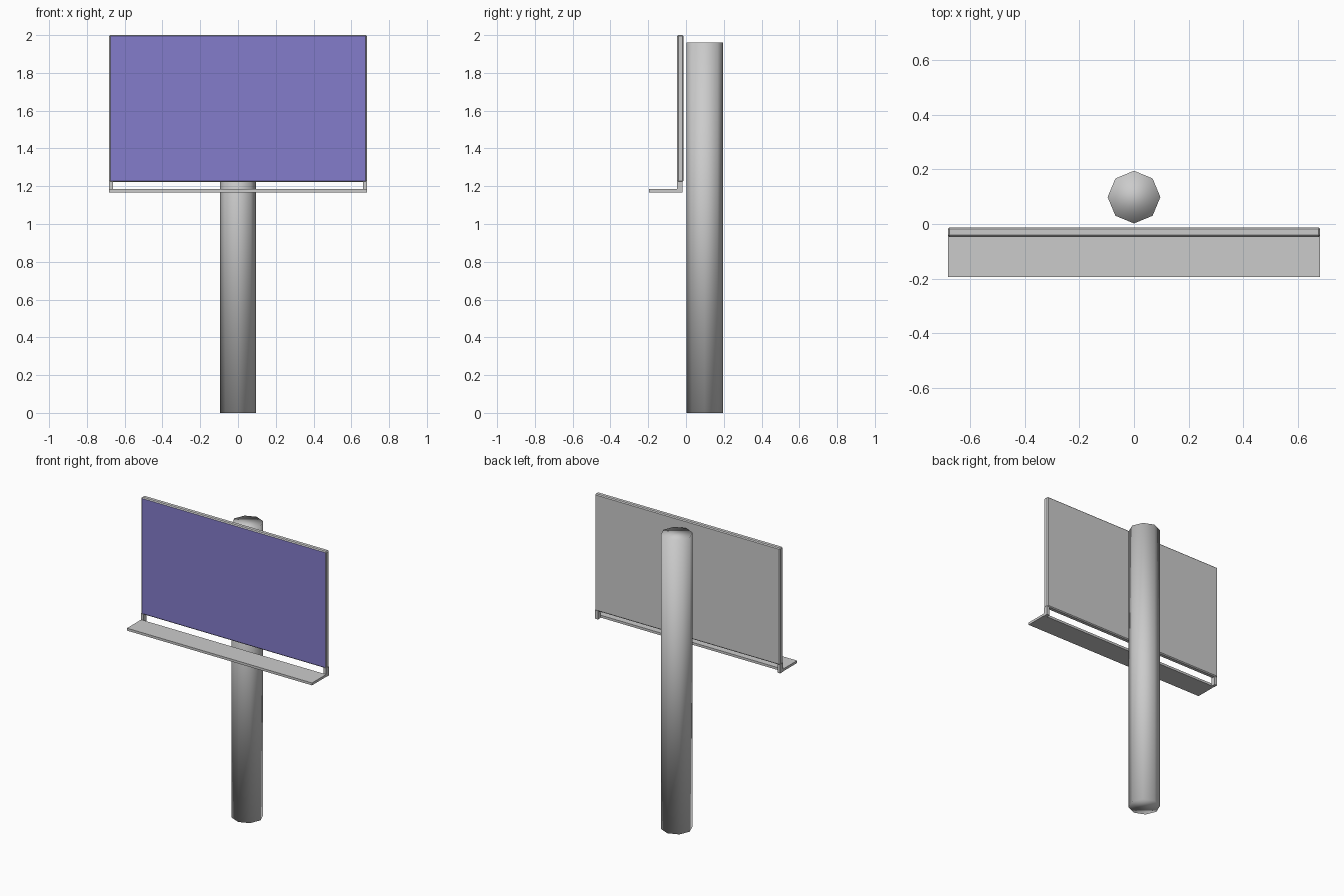
import bpy, bmesh, math
from mathutils import Matrix

if "Cube" in bpy.data.objects:
    bpy.data.objects.remove(bpy.data.objects["Cube"])


def box(name, lo, hi, bevel=0.0):
    """Box spanning two opposite corners, optionally chamfered."""
    bm = bmesh.new()
    bmesh.ops.create_cube(bm, size=1)
    for v in bm.verts:
        v.co = [lo[i] + (v.co[i] + 0.5) * (hi[i] - lo[i]) for i in range(3)]
    if bevel:
        bmesh.ops.bevel(bm, geom=bm.edges[:], offset=bevel, segments=1,
                        affect='EDGES', profile=0.5)
    return finish(name, bm)


def finish(name, bm):
    bm.normal_update()
    me = bpy.data.meshes.new(name)
    bm.to_mesh(me)
    bm.free()
    ob = bpy.data.objects.new(name, me)
    bpy.context.collection.objects.link(ob)
    return ob


# Octagonal pole with softened shading
R, H = 0.0965, 1.96
bm = bmesh.new()
bmesh.ops.create_cone(bm, cap_ends=True, segments=8, radius1=R, radius2=R, depth=H,
                      matrix=Matrix.Translation((0, 0.0985, H / 2)))
for f in bm.faces:
    f.smooth = True
finish("pole", bm)

# Chamfered board; its large front face carries the coloured display
board = box("sign_board", (-0.682, -0.047, 1.222), (0.682, -0.013, 2.0), 0.006)
purple = bpy.data.materials.new("display_purple")
purple.diffuse_color = (0.23, 0.2, 0.6, 1)
purple.use_nodes = True
purple.node_tree.nodes["Principled BSDF"].inputs["Base Color"].default_value = purple.diffuse_color
grey = bpy.data.materials.new("board_grey")
grey.diffuse_color = (0.8, 0.8, 0.8, 1)
grey.use_nodes = True
grey.node_tree.nodes["Principled BSDF"].inputs["Base Color"].default_value = grey.diffuse_color
board.data.materials.append(None)
board.data.materials.append(purple)
bpy.data.materials.remove(grey)
for p in board.data.polygons:
    if p.normal.y < -0.99:
        p.material_index = 1

# Short brackets joining the board to the walkway
for side, s in (("left", -1), ("right", 1)):
    xs = sorted((s * 0.662, s * 0.682))
    box(side + "_bracket", (xs[0], -0.047, 1.166), (xs[1], -0.018, 1.226))

# Service walkway in front of the board
box("walkway", (-0.682, -0.195, 1.168), (0.682, -0.046, 1.184))
